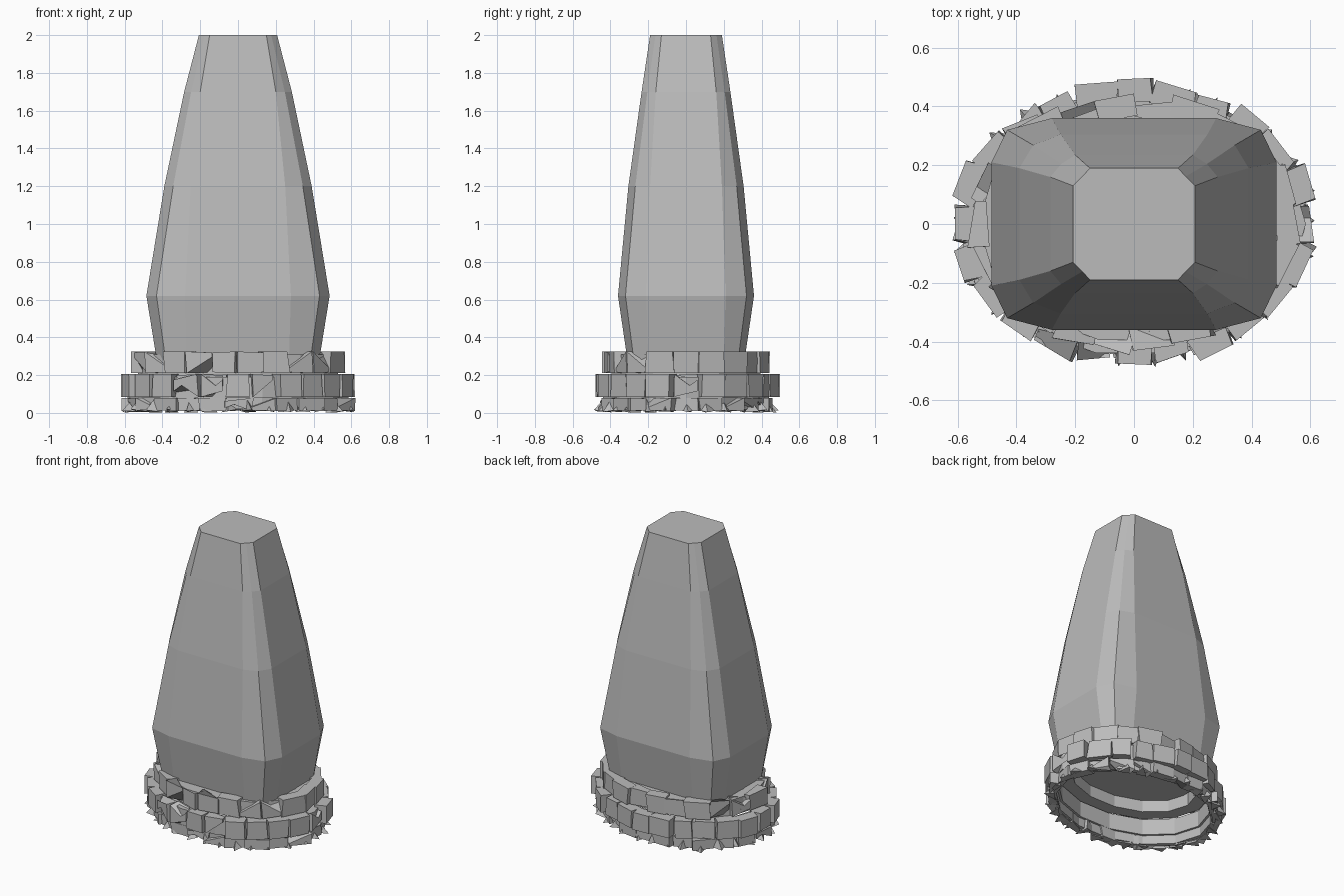
import bpy, bmesh, math, random
from mathutils import Vector, Matrix

random.seed(7)
if "Cube" in bpy.data.objects:
    bpy.data.objects.remove(bpy.data.objects["Cube"], do_unlink=True)

stone = bpy.data.materials.new("grey stone")
stone.use_nodes = True
GREY = (0.5, 0.5, 0.5, 1)
stone.diffuse_color = GREY
stone.node_tree.nodes["Principled BSDF"].inputs["Base Color"].default_value = GREY


def finish(bm, name):
    bmesh.ops.recalc_face_normals(bm, faces=bm.faces)
    mesh = bpy.data.meshes.new(name)
    bm.to_mesh(mesh)
    bm.free()
    mesh.materials.append(stone)
    obj = bpy.data.objects.new(name, mesh)
    bpy.context.collection.objects.link(obj)
    return obj


def bridge(bm, a, b):
    n = len(a)
    for i in range(n):
        bm.faces.new((a[i], a[(i + 1) % n], b[(i + 1) % n], b[i]))


def section(bm, z, hx, hy, flat_x, flat_y, corner):
    """Rectangle with faceted corners, three points to each corner."""
    quarter = [(hx, flat_y), (hx * corner, hy * corner), (flat_x, hy)]
    points = []
    for sx, sy in ((1, 1), (-1, 1), (-1, -1), (1, -1)):
        part = [(sx * x, sy * y) for x, y in quarter]
        points += part if sx == sy else part[::-1]
    return [bm.verts.new((x, y, z)) for x, y in points]


# Tapering monolith: height, half width, half depth, flat width, flat depth, corner
bm = bmesh.new()
rows = [(0.28, 0.43, 0.31, 0.27, 0.20, 0.89), (0.62, 0.485, 0.36, 0.28, 0.21, 0.89),
        (1.2, 0.39, 0.305, 0.25, 0.19, 0.88), (1.7, 0.285, 0.235, 0.20, 0.16, 0.87),
        (2.0, 0.207, 0.19, 0.15, 0.13, 0.85)]
loops = [section(bm, *row) for row in rows]
for low, high in zip(loops, loops[1:]):
    bridge(bm, low, high)
bm.faces.new(loops[0])
bm.faces.new(loops[-1])
finish(bm, "monolith")


# Hollow oval band behind each course of stones
def band(name, z0, z1, rx, ry, thick, sides=14):
    bm = bmesh.new()

    def oval(z, inset):
        return [bm.verts.new(((rx - inset) * math.cos(math.tau * i / sides),
                              (ry - inset) * math.sin(math.tau * i / sides), z))
                for i in range(sides)]
    ring = [oval(z0, 0), oval(z1, 0), oval(z1, thick), oval(z0, thick)]
    for i in range(4):
        bridge(bm, ring[i], ring[(i + 1) % 4])
    finish(bm, name)


# Evenly spaced angles along the oval, by arc length
def oval_angles(count, rx, ry, steps=720):
    total, lengths = 0, []
    for i in range(steps):
        a = math.tau * i / steps
        total += math.hypot(rx * math.sin(a), ry * math.cos(a))
        lengths.append(total)
    return [next(i for i, s in enumerate(lengths) if s >= total * k / count + 1e-6)
            * math.tau / steps for k in range(count)]


# Course of rough stones; wedge is the share cut to slanted shards
def course(name, z0, z1, rx, ry, count, width, depth, wedge, twist):
    bm = bmesh.new()
    for a in oval_angles(count, rx, ry):
        normal = Vector((math.cos(a) / rx, math.sin(a) / ry, 0)).normalized()
        turn = math.atan2(normal.y, normal.x) + random.uniform(-twist, twist)
        push = random.uniform(-0.012, 0.015)
        place = (Matrix.Translation((rx * math.cos(a) + normal.x * push,
                                     ry * math.sin(a) + normal.y * push, (z0 + z1) / 2))
                 @ Matrix.Rotation(turn, 4, 'Z')
                 @ Matrix.Diagonal((depth, width * random.uniform(0.8, 1.1), z1 - z0, 1)))
        verts = bmesh.ops.create_cube(bm, size=1)["verts"]
        shard = random.random() < wedge
        side = random.choice((-1, 1))
        for v in verts:
            if shard and v.co.y * side > 0:
                v.co.z = v.co.z * 0.2 + random.choice((-0.35, 0.35))
                v.co.x *= 0.5
            else:
                v.co.y += random.uniform(-0.07, 0.07)
            v.co.z = max(-0.5, min(0.5, v.co.z))
        bmesh.ops.transform(bm, matrix=place, verts=verts)
    finish(bm, name)


# Loose chips around the foot
def chips(name, z0, z1, rx, ry, count):
    bm = bmesh.new()
    for a in oval_angles(count, rx, ry):
        grow = random.uniform(0.96, 1.0)
        centre = Vector((rx * grow * math.cos(a), ry * grow * math.sin(a), 0))
        tips = []
        for k in range(3):
            b = a + k * math.tau / 3 + random.uniform(-0.5, 0.5)
            tips.append(bm.verts.new(centre + Vector((
                0.05 * math.cos(b), 0.05 * math.sin(b), random.uniform(z0, z0 + 0.02)))))
        peak = bm.verts.new(centre + Vector((0, 0, random.uniform(z1 - 0.03, z1))))
        bm.faces.new(tips)
        for k in range(3):
            bm.faces.new((tips[k], tips[(k + 1) % 3], peak))
    finish(bm, name)


band("foot_band", 0.02, 0.08, 0.57, 0.435, 0.03)
band("lower_band", 0.08, 0.19, 0.585, 0.45, 0.06)
band("upper_band", 0.20, 0.31, 0.53, 0.405, 0.09)
course("foot_stones", 0.01, 0.08, 0.565, 0.43, 24, 0.14, 0.06, 0.8, 0.25)
course("lower_stones", 0.085, 0.205, 0.575, 0.44, 24, 0.135, 0.08, 0.12, 0.12)
course("upper_stones", 0.21, 0.325, 0.525, 0.395, 22, 0.15, 0.075, 0.6, 0.2)
chips("foot_chips", 0.0, 0.08, 0.585, 0.45, 30)
